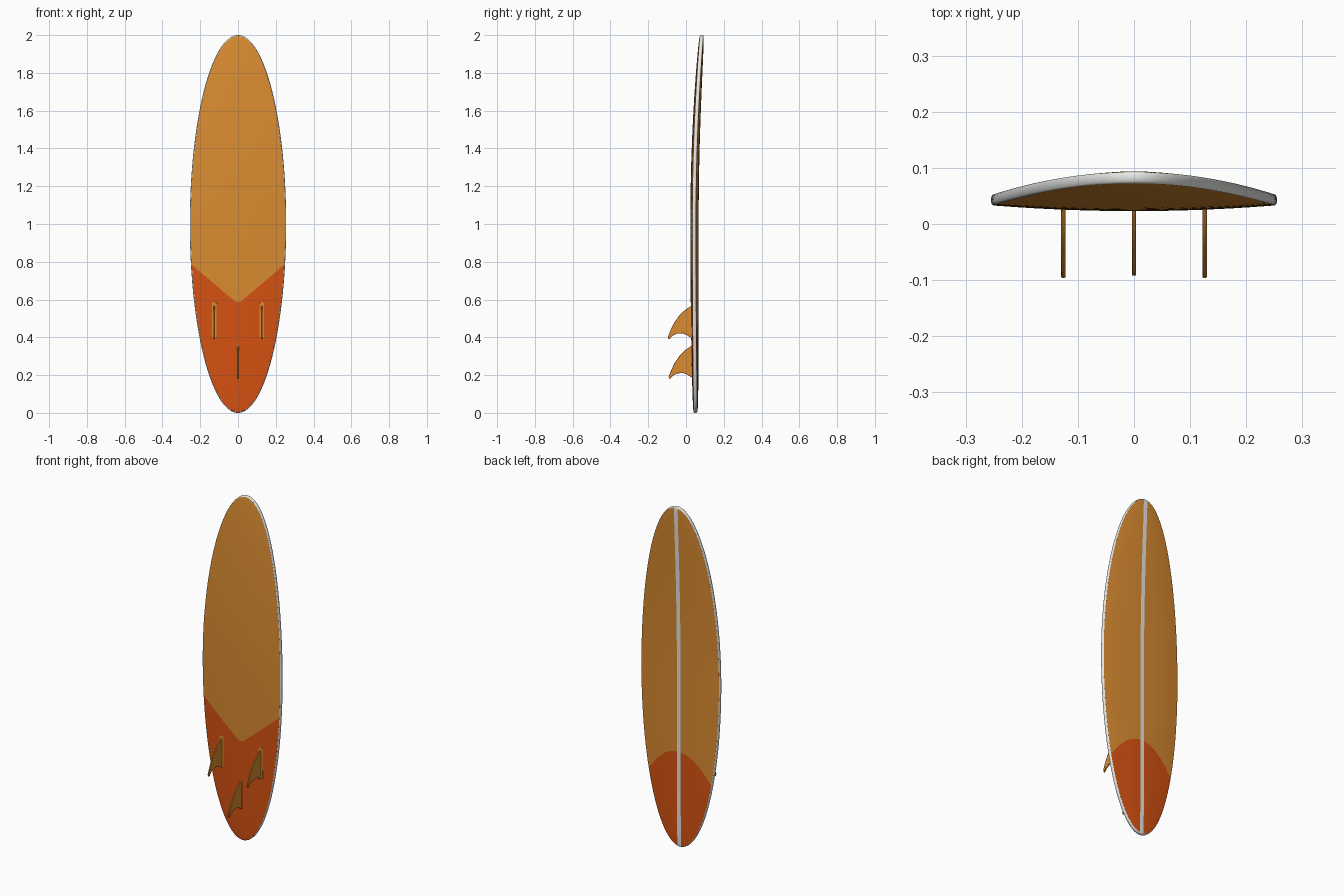
import bpy, bmesh, math
from mathutils import Vector

if "Cube" in bpy.data.objects:
    bpy.data.objects.remove(bpy.data.objects["Cube"])

HALF_W, HALF_L = 0.25, 0.995      # outline of deck and bottom
RAIL = 0.01                       # half thickness of the rail
STRINGER = 0.012                  # half width of the centre stripe


def material(name, rgb):
    m = bpy.data.materials.new(name)
    m.diffuse_color = (*rgb, 1)
    m.use_nodes = True
    m.node_tree.nodes["Principled BSDF"].inputs["Base Color"].default_value = m.diffuse_color
    return m


ORANGE = material("light orange", (0.70, 0.26, 0.03))
RED = material("red orange", (0.68, 0.085, 0.006))
WHITE = material("off white", (0.80, 0.80, 0.78))


def rocker(z):
    """Depth of the rail centre line along the board."""
    d = z - 1
    return 0.043 + (0.040 if d > 0 else 0.007) * d * d


def finish(bm, name, mats, angle=40):
    me = bpy.data.meshes.new(name)
    bm.to_mesh(me)
    bm.free()
    for m in mats:
        me.materials.append(m)
    ob = bpy.data.objects.new(name, me)
    bpy.context.collection.objects.link(ob)
    bpy.ops.object.select_all(action='DESELECT')
    ob.select_set(True)
    bpy.context.view_layer.objects.active = ob
    bpy.ops.object.shade_smooth_by_angle(angle=math.radians(angle))
    return ob


def grid(columns, rule, outward):
    """Skin columns of points; rule(column, row) gives the material."""
    bm = bmesh.new()
    vs = [[bm.verts.new(p) for p in col] for col in columns]
    for j in range(len(vs) - 1):
        for i in range(len(vs[0]) - 1):
            f = bm.faces.new((vs[j][i], vs[j + 1][i], vs[j + 1][i + 1], vs[j][i + 1]))
            f.material_index = rule(j, i)
    bmesh.ops.remove_doubles(bm, verts=bm.verts, dist=1e-5)
    bmesh.ops.dissolve_degenerate(bm, edges=bm.edges, dist=1e-5)
    bmesh.ops.recalc_face_normals(bm, faces=bm.faces)
    if sum(f.normal.dot(outward(f.calc_center_median())) * f.calc_area() for f in bm.faces) < 0:
        bmesh.ops.reverse_faces(bm, faces=bm.faces)
    return bm


N_TAIL, N_NOSE, N_SIDE = 28, 48, 10


def skin(name, side, crown, border, stripe):
    """Domed face of the board; border(x) is the height of the tail colour."""
    us = [(-1, 1 - k / N_SIDE) for k in range(N_SIDE + 1)]
    us += [(1, k / N_SIDE) for k in range(N_SIDE + 1)]

    def x_at(sign, u, t):
        w = HALF_W * max(math.sin(t), 0)
        s = min(STRINGER, w)
        return sign * (s + u * (w - s)), w

    cols = []
    for sign, u in us:
        tb = 1.0
        for _ in range(40):       # where this column meets the colour border
            z = border(abs(x_at(sign, u, tb)[0]))
            tb = math.acos((1 - z) / HALF_L)
        ts = [tb * i / N_TAIL for i in range(N_TAIL)]
        ts += [tb + (math.pi - tb) * i / N_NOSE for i in range(N_NOSE + 1)]
        col = []
        for t in ts:
            x, w = x_at(sign, u, t)
            z = 1 - HALF_L * math.cos(t)
            dome = crown * w / HALF_W * (1 - (x / w) ** 2) if w > 1e-6 else 0
            col.append((x, rocker(z) + side * (RAIL + dome), z))
        cols.append(col)

    def rule(j, i):
        if stripe and j == N_SIDE:
            return 2
        return 1 if i < N_TAIL else 0
    bm = grid(cols, rule, lambda c: Vector((0, side, 0)))
    return finish(bm, name, [ORANGE, RED, WHITE])


# board faces: V-shaped border on the bottom, arched border on the deck
skin("bottom_face", -1, 0.010, lambda x: 0.585 + 0.85 * max(x - 0.01, 0), False)
skin("deck_face", 1, 0.014, lambda x: 0.56 - 0.155 * (x / 0.204) ** 2, True)

# white rounded rail running all the way round
rail_cols = []
for k in range(9):
    a = math.pi * k / 8
    b, dy = 0.005 * math.sin(a), -RAIL * math.cos(a)
    col = []
    for i in range(161):
        t = 2 * math.pi * i / 160
        z = 1 - (HALF_L + b) * math.cos(t)
        col.append(((HALF_W + b) * math.sin(t), rocker(z) + dy, z))
    rail_cols.append(col)
finish(grid(rail_cols, lambda j, i: 0, lambda c: Vector((c.x, 0, c.z - 1))),
       "rail", [WHITE], 60)

# fins: swept profile (y, z) given thickness
FIN = [(0.04, 0.575), (0.02, 0.562), (-0.01, 0.541), (-0.04, 0.510), (-0.064, 0.475),
       (-0.082, 0.438), (-0.096, 0.402), (-0.093, 0.390), (-0.085, 0.393),
       (-0.072, 0.408), (-0.05, 0.419), (-0.02, 0.421), (0.0, 0.414),
       (0.02, 0.402), (0.04, 0.39)]


def prism(name, pts, offset, bevel):
    """Extrude a closed outline along offset and round its edges."""
    bm = bmesh.new()
    f = bm.faces.new([bm.verts.new(p) for p in pts])
    r = bmesh.ops.extrude_face_region(bm, geom=[f])
    bmesh.ops.translate(bm, vec=offset, verts=[v for v in r["geom"]
                                               if isinstance(v, bmesh.types.BMVert)])
    bmesh.ops.recalc_face_normals(bm, faces=bm.faces)
    ob = finish(bm, name, [ORANGE])
    mod = ob.modifiers.new("soft edge", 'BEVEL')
    mod.width, mod.segments, mod.limit_method = bevel, 2, 'ANGLE'
    mod.angle_limit = math.radians(50)


for name, x, y, z, base_w in (("left_fin", -0.126, 0, 0, 0.013),
                              ("right_fin", 0.126, 0, 0, 0.013),
                              ("centre_fin", 0, 0.004, -0.21, 0.005)):
    prism(name, [(x - 0.004, p + y, q + z) for p, q in FIN], (0.008, 0, 0), 0.002)
    # slim capsule base set into the bottom
    cap = []
    for k in range(16):
        a = 2 * math.pi * (k + 0.5) / 16
        end = 0.085 if math.sin(a) > 0 else -0.085
        cap.append((x + base_w * math.cos(a), 0.027 + y * 0.3,
                    0.489 + z + end + base_w * math.sin(a)))
    prism(name + "_base", cap, (0, 0.012, 0), 0.001)
